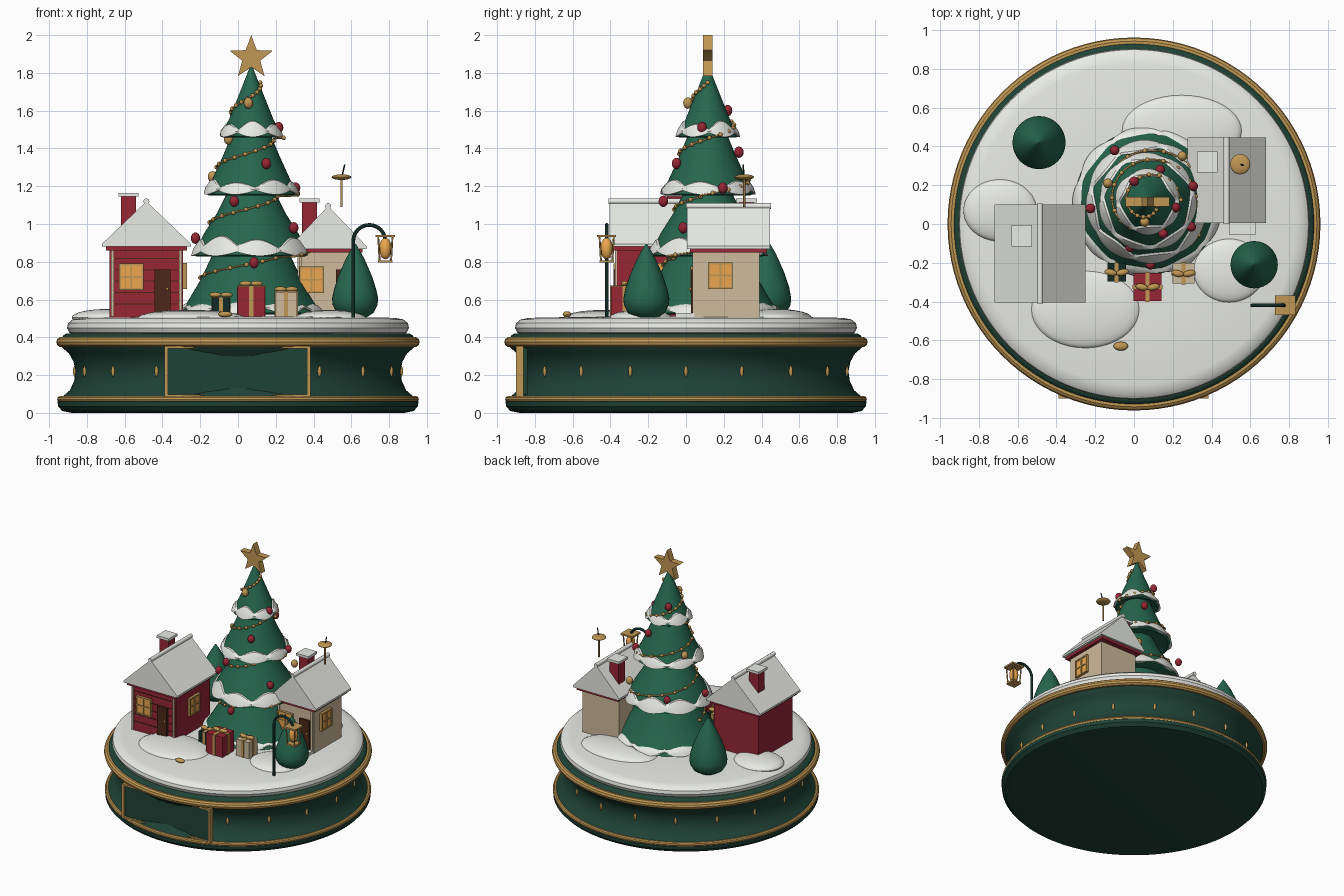
import bpy, bmesh
from math import sin, cos, pi, radians, sqrt
from mathutils import Vector, Matrix

if "Cube" in bpy.data.objects:
    bpy.data.objects.remove(bpy.data.objects["Cube"])

def mat(name, r, g, b):
    m = bpy.data.materials.new(name)
    m.diffuse_color = [(c / 255) ** 2.2 for c in (r, g, b)] + [1]
    m.use_nodes = True
    m.node_tree.nodes["Principled BSDF"].inputs["Base Color"].default_value = m.diffuse_color
    return m

BASE = mat("base_green", 36, 68, 57)
GREEN = mat("tree_green", 42, 102, 80)
SNOW = mat("snow", 232, 234, 228)
GOLD = mat("gold", 192, 150, 84)
RED = mat("red", 150, 42, 56)
CREAM = mat("cream", 205, 185, 155)
BROWN = mat("brown", 78, 44, 30)
GLOW = mat("glow", 235, 165, 80)
DARK = mat("dark_metal", 24, 46, 42)

def finish(name, bm, m, angle=35):
    bmesh.ops.recalc_face_normals(bm, faces=bm.faces)
    me = bpy.data.meshes.new(name)
    bm.to_mesh(me)
    bm.free()
    me.polygons.foreach_set("use_smooth", [True] * len(me.polygons))
    me.set_sharp_from_angle(angle=radians(angle))
    me.materials.append(m)
    o = bpy.data.objects.new(name, me)
    bpy.context.collection.objects.link(o)
    return o

def rings(name, rows, m, caps=True):
    """Skin closed loops of points; optionally cap both ends."""
    bm = bmesh.new()
    vs = [[bm.verts.new(p) for p in row] for row in rows]
    n = len(rows[0])
    for a, b in zip(vs, vs[1:]):
        for i in range(n):
            bm.faces.new((a[i], a[(i + 1) % n], b[(i + 1) % n], b[i]))
    if caps:
        bm.faces.new(vs[0])
        bm.faces.new(vs[-1])
    else:
        for i in range(n):
            a, b = vs[-1], vs[0]
            bm.faces.new((a[i], a[(i + 1) % n], b[(i + 1) % n], b[i]))
    return finish(name, bm, m)

def lathe(name, prof, m, x=0, y=0, n=64):
    return rings(name, [[(x + r * cos(2 * pi * i / n), y + r * sin(2 * pi * i / n), z)
                         for i in range(n)] for r, z in prof], m)

def box(name, x0, x1, y0, y1, z0, z1, m):
    bm = bmesh.new()
    bmesh.ops.create_cube(bm, size=1, matrix=Matrix.Translation(((x0 + x1) / 2, (y0 + y1) / 2, (z0 + z1) / 2))
                          @ Matrix.Diagonal((x1 - x0, y1 - y0, z1 - z0, 1)))
    return finish(name, bm, m)

def balls(name, items, m, u=16, v=10):
    bm = bmesh.new()
    for loc, s, rot in items:
        bmesh.ops.create_uvsphere(bm, u_segments=u, v_segments=v, radius=1,
            matrix=Matrix.Translation(loc) @ Matrix.Rotation(rot, 4, 'Z') @ Matrix.Diagonal((*s, 1)))
    return finish(name, bm, m)

def prism(name, pts, y0, y1, m):
    return rings(name, [[(x, y, z) for x, z in pts] for y in (y0, y1)], m)

def tube(name, pts, r, m, res=3):
    c = bpy.data.curves.new(name, 'CURVE')
    c.dimensions, c.bevel_depth, c.bevel_resolution, c.use_fill_caps = '3D', r, res, True
    s = c.splines.new('POLY')
    s.points.add(len(pts) - 1)
    for p, q in zip(s.points, pts):
        p.co = (*q, 1)
    c.materials.append(m)
    o = bpy.data.objects.new(name, c)
    bpy.context.collection.objects.link(o)
    bpy.ops.object.select_all(action='DESELECT')
    o.select_set(True)
    bpy.context.view_layer.objects.active = o
    bpy.ops.object.convert(target='MESH')

# Drum base with gold rings, studs and front plaque
lathe("base_body", [(.88, 0), (.93, .01), (.953, .035), (.955, .06), (.93, .085), (.89, .12), (.867, .17), (.86, .22),
                    (.87, .27), (.895, .315), (.93, .345), (.94, .375), (.925, .41), (.91, .42)], BASE, n=96)
for name, r, z, t in (("lower_ring", .94, .072, .017), ("upper_ring", .935, .375, .027)):
    rings(name, [[((r + t * cos(a)) * cos(2 * pi * i / 96), (r + t * cos(a)) * sin(2 * pi * i / 96), z + t * sin(a))
                  for i in range(96)] for a in [k * pi / 5 for k in range(10)]], GOLD, caps=False)
balls("base_studs", [((.862 * cos(a), .862 * sin(a), .22), (.012, .01, .03), a)
                     for a in [radians(20 * k) for k in range(18) if k not in (13, 14)]], GOLD)
box("plaque", -.375, .37, -.885, -.84, .095, .345, BASE)
for x in (-.38, .375):
    box("plaque_side", x - .01, x + .01, -.9, -.86, .085, .355, GOLD)
for z in (.09, .347):
    box("plaque_rail", -.385, .38, -.9, -.86, z - .007, z + .007, GOLD)

# Snow bed and drifts
lathe("snow_bed", [(.86, .41), (.893, .425), (.905, .45), (.9, .475), (.875, .495), (.83, .503), (.5, .51), (.01, .512)], SNOW, n=96)
balls("snow_drifts", [((.245, .48, .505), (.31, .185, .045), 0), ((-.69, .07, .505), (.19, .16, .045), 0),
                      ((-.25, -.44, .505), (.28, .2, .04), 0), ((.49, -.24, .505), (.185, .165, .04), 0)], SNOW, 40, 16)

# Tree tiers, each with a wavy snow skirt
TX, TY = .07, .115
tiers = [[(.375, .53), (.33, .6), (.265, .71), (.195, .86)],
         [(.308, .835), (.25, .95), (.18, 1.06), (.12, 1.18)],
         [(.243, 1.16), (.2, 1.25), (.15, 1.36), (.1, 1.48)],
         [(.16, 1.465), (.115, 1.56), (.055, 1.71), (.008, 1.83)]]

def tier_r(tier, z):
    for (r0, z0), (r1, z1) in zip(tier, tier[1:]):
        if z <= z1:
            return r0 + (r1 - r0) * (z - z0) / (z1 - z0)
    return tier[-1][0]

def tree_r(z):
    return max(tier_r(t, z) for t in tiers if t[0][1] - .01 <= z <= t[-1][1])

for k, t in enumerate(tiers):
    r, z = t[0]
    lathe("tree_tier", [(r * .5, z + .02), (r * .93, z - .008)] + t, GREEN, TX, TY)
    h, n = (.05, .095, .07, .075)[k], 120
    rows = [[], [], [], [], []]
    for i in range(n):
        a = 2 * pi * i / n
        w = abs(sin((9 - k) / 2 * a + k)) * .8 + .2 * sin(3 * a + 2 * k)
        top = z + h * (.45 + .6 * w)
        low = z + (.03 if k == 0 else .022) * (1 - abs(sin((9 - k) / 2 * a + k))) - .004
        top = max(top, low + .015)
        mid = (top + low) / 2
        for row, zz, d in zip(rows, (low, low, mid, top, top + .008), (-.02, .01, .016, .01, -.01)):
            rr = tier_r(t, zz) + d
            row.append((TX + rr * cos(a), TY + rr * sin(a), zz))
    rings("tier_snow", rows, SNOW, caps=False)

# Beaded garland spiralling up the tree
path = []
for i in range(241):
    a = -pi + i / 240 * 2 * pi * 3.5
    z = .79 + .295 * (a + pi / 2) / (2 * pi)
    r = tree_r(z) + .008
    path.append(Vector((TX + r * cos(a), TY + r * sin(a), z)))
tube("garland", path, .005, GOLD, 1)
balls("garland_beads", [(p, (.012,) * 3, 0) for p in path[::4]], GOLD, 10, 6)

# Baubles
S = (.025, .025, .03)
balls("red_baubles", [(p, S, 0) for p in ((.085, -.21, .795), (-.225, .08, .925), (.295, -.015, .98), (-.02, -.12, 1.12),
    (.305, .195, 1.19), (.15, -.05, 1.32), (.135, .28, 1.38), (.215, .085, 1.51), (0, .22, 1.6), (-.1, .38, .95))], RED)
balls("gold_baubles", [(p, S, 0) for p in ((.055, .01, 1.64), (-.05, .07, 1.45), (-.135, .21, 1.25), (.25, .35, 1.0))], GOLD)

# Star
prism("star", [(TX + (.05 if i % 2 else .12) * sin(i * pi / 5), 1.88 + (.05 if i % 2 else .12) * cos(i * pi / 5))
               for i in range(10)], TY - .025, TY + .025, GOLD)

# Cottages
def window(x, y, z, side=False):
    def b(name, u, w0, w1, d, m):
        if side:
            box(name, x - d, x + d, y + u[0], y + u[1], z + w0, z + w1, m)
        else:
            box(name, x + u[0], x + u[1], y - d, y + d, z + w0, z + w1, m)
    b("window_glass", (-.055, .055), -.062, .062, .012, GLOW)
    for s in (-.06, 0, .06):
        b("window_upright", (s - .005, s + .005), -.068, .068, .018, GOLD)
        b("window_bar", (-.065, .065), s * 1.08 - .005, s * 1.08 + .005, .018, GOLD)

def cottage(name, wall, body, roof, eave, ridge, chim, door):
    x0, x1, y0, y1 = body
    a, b, c, d = roof
    xm = (a + b) / 2
    box(name + "_walls", x0, x1, y0, y1, .5, eave, wall)
    box(name + "_eave_trim", a + .02, b - .02, c + .015, d - .015, eave - .02, eave + .005, RED)
    prism(name + "_snowy_roof", [(a, eave), (b, eave), (b, eave + .015), (xm, ridge), (a, eave + .015)], c, d, SNOW)
    tube(name + "_ridge_cap", [(xm, c - .005, ridge), (xm, d + .005, ridge)], .016, SNOW)
    cx, cy, top = chim
    box(name + "_chimney", cx - .04, cx + .04, cy - .04, cy + .04, eave + .02, top - .015, RED)
    box(name + "_chimney_cap", cx - .053, cx + .053, cy - .055, cy + .055, top - .02, top, SNOW)
    for x in (x0 + .015, x1 - .015):
        box(name + "_corner_post", x - .008, x + .008, y0 - .01, y0 + .01, .51, eave - .015, CREAM)
    box(name + "_door", door - .042, door + .042, y0 - .018, y0 + .01, .53, .76, BROWN)
    balls(name + "_door_knob", [((door + .025, y0 - .022, .655), (.008,) * 3, 0)], GOLD)
    box(name + "_doorstep", door - .07, door + .07, y0 - .1, y0, .5, .53, SNOW)

cottage("red_cottage", RED, (-.68, -.29, -.365, .065), (-.72, -.25, -.405, .1), .88, 1.12, (-.58, -.06, 1.165), -.4)
for k in range(5):
    box("wall_plank_line", -.66, -.31, -.369, -.36, .575 + .06 * k, .58 + .06 * k, BROWN)
window(-.565, -.367, .72)
window(-.288, -.15, .725, True)
cottage("cream_cottage", CREAM, (.315, .635, .045, .39), (.275, .68, .005, .445), .868, 1.095, (.378, .32, 1.135), .56)
window(.39, .043, .705)
window(.637, .182, .727, True)

# Small pines
for x, y, r, top in ((.62, -.21, .122, .895), (-.49, .42, .137, .93)):
    h = top - .505
    lathe("small_pine", [(r * .5, .505), (r * .8, .53), (r * .97, .57), (r, .605), (r * .92, .505 + h * .38),
                         (r * .72, .505 + h * .57), (r * .4, .505 + h * .8), (.004, top)], GREEN, x, y, 32)

# Street lamp with hanging lantern
LX, LY = .78, -.42
tube("lamp_post", [(.61, LY, .5), (.61, LY, .91)] + [(.695 - .085 * cos(a), LY, .91 + .085 * sin(a))
     for a in [k * pi / 12 for k in range(1, 12)]] + [(LX, LY, .91)], .01, DARK)
box("lantern_cap", LX - .052, LX + .052, LY - .05, LY + .05, .93, .943, GOLD)
box("lantern_base", LX - .038, LX + .038, LY - .038, LY + .038, .795, .808, GOLD)
balls("lantern_glow", [((LX, LY, .87), (.033, .033, .057), 0)], GLOW)
for sx in (-1, 1):
    for sy in (-1, 1):
        tube("lantern_bar", [(LX + sx * .03, LY + sy * .03, .8), (LX + sx * .038, LY + sy * .038, .935)], .005, GOLD)

# Presents with ribbons and bows
for x, y, w, d, top, m in ((-.09, -.25, .095, .095, .61, DARK), (.07, -.325, .145, .145, .67, RED), (.255, -.255, .115, .105, .64, CREAM)):
    w, d = w / 2, d / 2
    box("present", x - w, x + w, y - d, y + d, .505, top, m)
    box("ribbon_front", x - .011, x + .011, y - d - .004, y + d + .004, .505, top + .004, GOLD)
    box("ribbon_side", x - w - .004, x + w + .004, y - .011, y + .011, .505, top + .004, GOLD)
    balls("bow", [((x + s * .03, y, top + .015), (.033, .017, .014), s * .2) for s in (-1, 1)], GOLD)

# Small finial above the cream roof and gold pebble on the snow
tube("finial_rod", [(.548, .308, 1.09), (.548, .308, 1.25)], .006, GOLD)
balls("finial_disc", [((.548, .308, 1.248), (.052, .052, .015), 0)], GOLD, 24)
tube("finial_stem", [(.55, .308, 1.25), (.565, .302, 1.315)], .004, DARK)
balls("gold_pebble", [((-.068, -.63, .522), (.038, .023, .016), 0)], GOLD)
